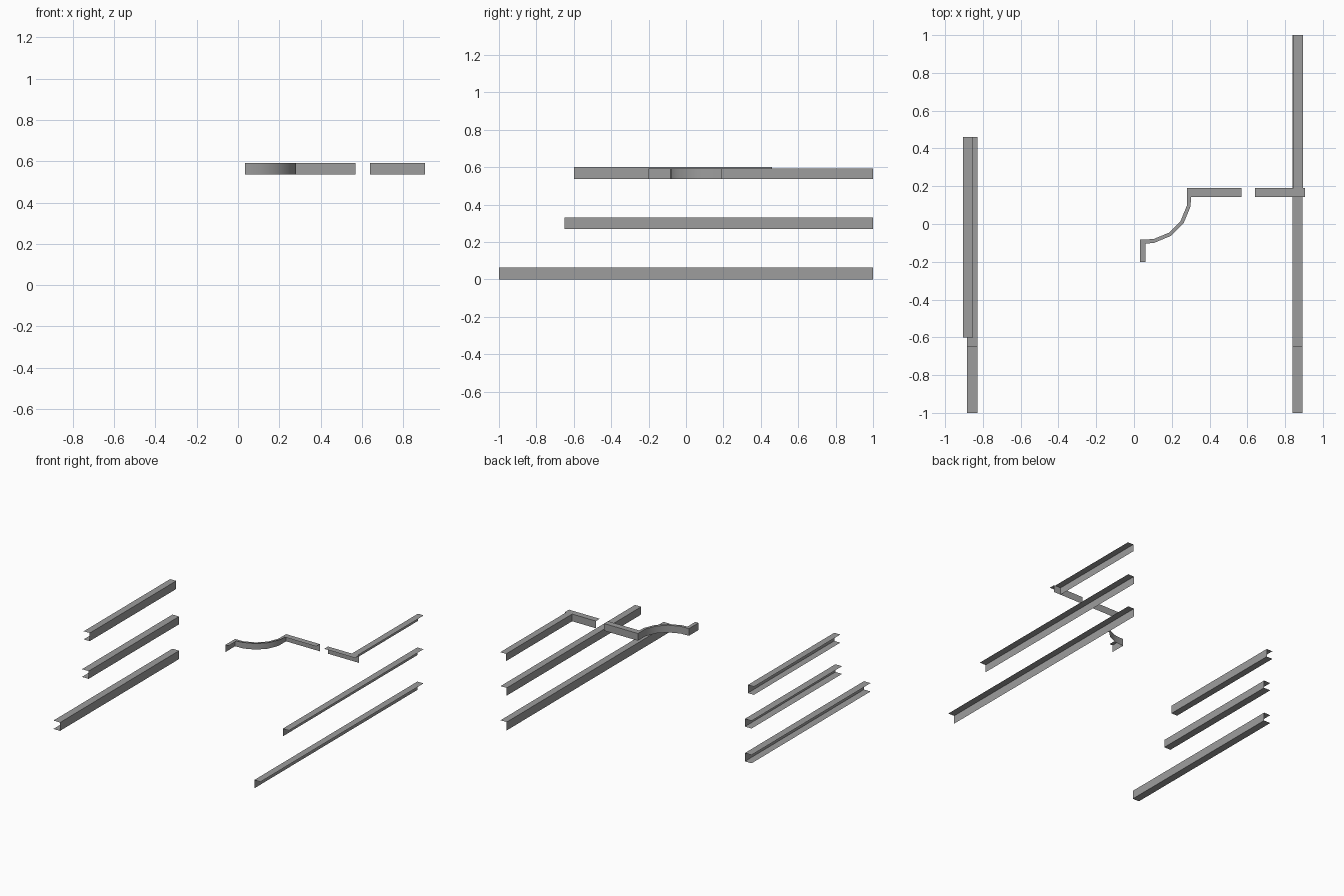
import bpy
from math import sin, cos, radians

cube = bpy.data.objects.get("Cube")
if cube:
    bpy.data.objects.remove(cube)

grey = bpy.data.materials.new("trim_grey")
grey.use_nodes = True
GREY = (0.34, 0.34, 0.34, 1)
grey.diffuse_color = GREY
grey.node_tree.nodes["Principled BSDF"].inputs["Base Color"].default_value = GREY


def sheet_trim(name, web, lip, bottom, top, channel=False):
    """Thin trim: upright web along one path, with a top lip out to a second
    path, and a matching bottom lip when it is a channel."""
    rows = [[(x, y, bottom) for x, y in web],
            [(x, y, top) for x, y in web],
            [(x, y, top) for x, y in lip]]
    if channel:
        rows.insert(0, [(x, y, bottom) for x, y in lip])
    n = len(web)
    verts = [p for row in rows for p in row]
    faces = [(r * n + i, r * n + i + 1, (r + 1) * n + i + 1, (r + 1) * n + i)
             for r in range(len(rows) - 1) for i in range(n - 1)]
    mesh = bpy.data.meshes.new(name)
    mesh.from_pydata(verts, [], faces)
    mesh.materials.append(grey)
    obj = bpy.data.objects.new(name, mesh)
    bpy.context.collection.objects.link(obj)
    return obj


def rail(name, web_x, lip_x, y0, y1, bottom, top, channel=False):
    return sheet_trim(name, [(web_x, y0), (web_x, y1)],
                      [(lip_x, y0), (lip_x, y1)], bottom, top, channel)


# Channel rails on the right side
rail("right_lower_rail", -0.828, -0.885, -1, 0.46, 0, 0.065, True)
rail("right_middle_rail", -0.828, -0.885, -0.65, 0.46, 0.27, 0.33, True)
rail("right_upper_rail", -0.853, -0.905, -0.6, 0.46, 0.537, 0.6, True)

# Angle rails on the left side
rail("left_lower_rail", 0.84, 0.893, -1, 1, 0, 0.065)
rail("left_middle_rail", 0.84, 0.893, -0.65, 1, 0.27, 0.33)
rail("left_upper_rail", 0.845, 0.895, 0.19, 1, 0.537, 0.593)

# Short cross piece meeting the upper rail
sheet_trim("cross_rail", [(0.64, 0.19), (0.905, 0.19)],
           [(0.64, 0.143), (0.905, 0.143)], 0.537, 0.593)


# Curved trim: short leg, quarter bend, straight run
def bend(radius):
    return [(0.06 + radius * sin(a), 0.14 - radius * cos(a))
            for a in (radians(11.25 + 22.5 * k) for k in range(4))]


inner = [(0.033, -0.2), (0.033, -0.083)] + bend(0.224) + [(0.28, 0.19), (0.57, 0.19)]
outer = [(0.06, -0.2), (0.06, -0.105)] + bend(0.244) + [(0.302, 0.143), (0.57, 0.143)]
curve = sheet_trim("curved_trim", inner, outer, 0.537, 0.593)
bpy.ops.object.select_all(action='DESELECT')
curve.select_set(True)
bpy.context.view_layer.objects.active = curve
bpy.ops.object.shade_smooth_by_angle(angle=radians(35))
